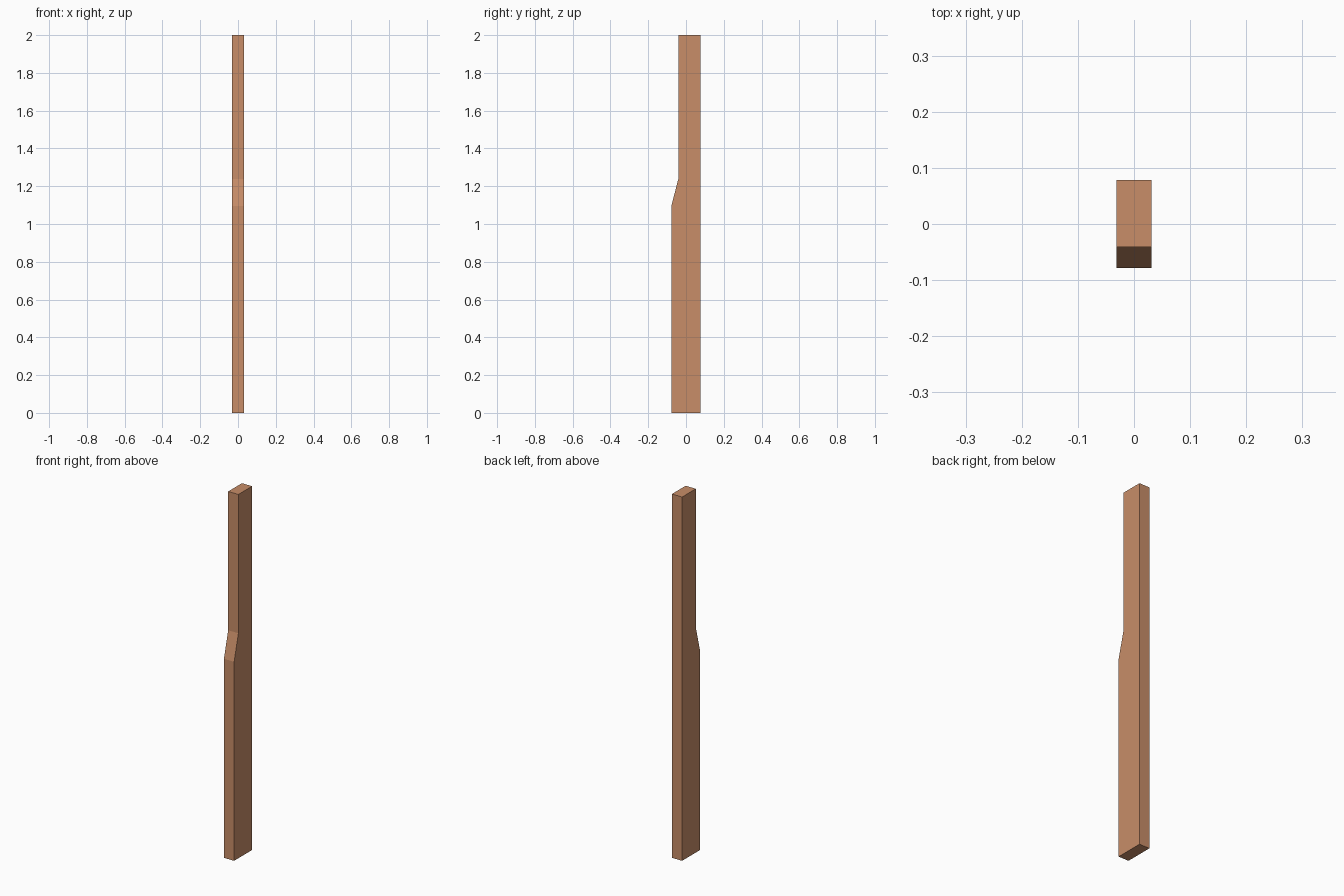
import bpy, bmesh

if "Cube" in bpy.data.objects:
    bpy.data.objects.remove(bpy.data.objects["Cube"])

HALF_WIDTH = 0.031

# Side profile (y, z): thick lower part, sloped shoulder, thinner upper part
profile = [(-0.078, 0), (0.078, 0), (0.078, 2.0),
           (-0.041, 2.0), (-0.041, 1.237), (-0.078, 1.094)]

# Post: extrude the profile across x
bm = bmesh.new()
side = bm.faces.new([bm.verts.new((-HALF_WIDTH, y, z)) for y, z in profile])
result = bmesh.ops.extrude_face_region(bm, geom=[side], use_keep_orig=True)
moved = [v for v in result["geom"] if isinstance(v, bmesh.types.BMVert)]
bmesh.ops.translate(bm, verts=moved, vec=(2 * HALF_WIDTH, 0, 0))
bmesh.ops.recalc_face_normals(bm, faces=bm.faces)

mesh = bpy.data.meshes.new("notched_post")
bm.to_mesh(mesh)
bm.free()
post = bpy.data.objects.new("notched_post", mesh)
bpy.context.collection.objects.link(post)

# Warm wood colour
wood = bpy.data.materials.new("wood")
wood.diffuse_color = (0.58, 0.27, 0.14, 1)
wood.use_nodes = True
wood.node_tree.nodes["Principled BSDF"].inputs["Base Color"].default_value = wood.diffuse_color
mesh.materials.append(wood)
